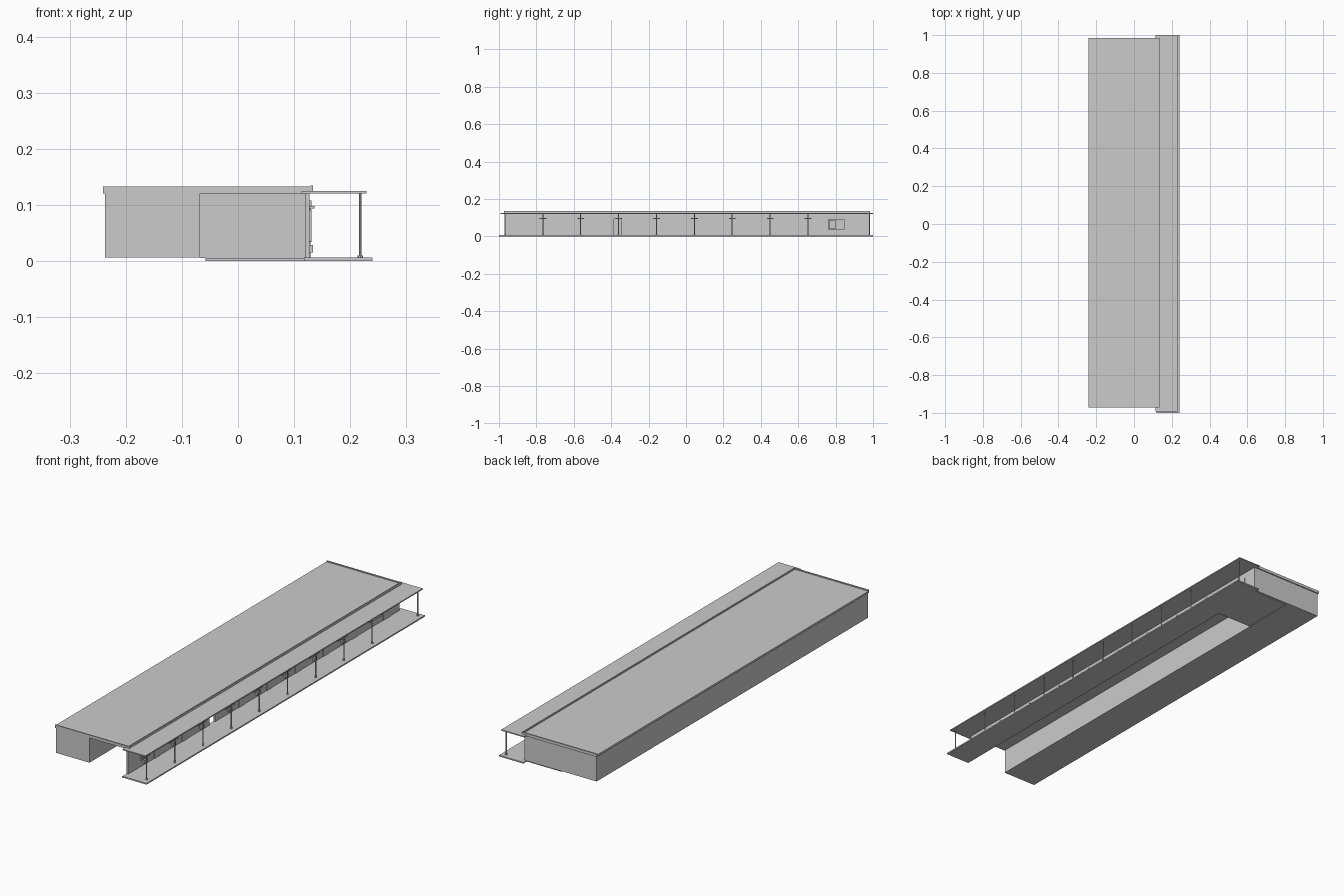
import bpy, bmesh, math

if "Cube" in bpy.data.objects:
    bpy.data.objects.remove(bpy.data.objects["Cube"])

mat = bpy.data.materials.new("plain_grey")
mat.diffuse_color = (0.6, 0.6, 0.6, 1)
mat.use_nodes = True
mat.node_tree.nodes["Principled BSDF"].inputs["Base Color"].default_value = mat.diffuse_color


def finish(name, bm):
    me = bpy.data.meshes.new(name)
    bm.to_mesh(me)
    bm.free()
    me.materials.append(mat)
    ob = bpy.data.objects.new(name, me)
    bpy.context.collection.objects.link(ob)
    return ob


def add_box(bm, x, y, z):
    r = bmesh.ops.create_cube(bm, size=1)
    for v in r["verts"]:
        for i, (a, b) in enumerate((x, y, z)):
            v.co[i] = (a + b) / 2 + v.co[i] * (b - a)


def boxes(name, *items):
    bm = bmesh.new()
    for it in items:
        add_box(bm, *it)
    return finish(name, bm)


def cylinder(bm, x, y, z0, z1, r, n=8):
    res = bmesh.ops.create_cone(bm, cap_ends=True, segments=n, radius1=r, radius2=r, depth=z1 - z0)
    bmesh.ops.translate(bm, verts=res["verts"], vec=(x, y, (z0 + z1) / 2))


STEP = 0.2025
post_y = [-0.968 + STEP * i for i in range(9)] + [0.98]
door_y = [-0.765 + STEP * i for i in range(8)]
window_y = [-0.85 + STEP * i for i in range(8)]
F = 0.127  # outer face of the front wall

# ground level slabs
boxes("walkway", ((0.118, 0.24), (-1, 1), (0, 0.006)))
boxes("office_floor", ((-0.058, 0.118), (0.725, 0.975), (0, 0.005)))

# rear block, end wall and office partition
boxes("rear_block", ((-0.237, -0.068), (-0.97, 0.98), (0.006, 0.12)))
boxes("end_wall", ((-0.068, F), (0.972, 0.98), (0.005, 0.12)))
boxes("office_partition", ((-0.068, 0.119), (0.73, 0.738), (0.005, 0.12)))

# front wall with one open doorway and an office window opening
openings = [(-0.385, -0.345, 0.006, 0.092), (0.762, 0.845, 0.036, 0.09)]
parts, y = [], -0.97
for a, b, lo, hi in openings:
    parts.append(((0.119, F), (y, a), (0.006, 0.12)))
    parts.append(((0.119, F), (a, b), (hi, 0.12)))
    if lo > 0.01:
        parts.append(((0.119, F), (a, b), (0.006, lo)))
    y = b
parts.append(((0.119, F), (y, 0.975), (0.006, 0.12)))
boxes("front_wall", *parts)

# main roof with low parapets on three sides
boxes("main_roof", ((-0.241, 0.13), (-0.972, 0.985), (0.12, 0.129)))
boxes("roof_parapet",
      ((-0.241, 0.13), (-0.972, -0.966), (0.129, 0.133)),
      ((-0.241, 0.13), (0.979, 0.985), (0.129, 0.133)),
      ((0.129, 0.134), (-0.972, 0.985), (0.12, 0.135)))
boxes("canopy", ((0.113, 0.229), (-0.992, 1.0), (0.12, 0.125)))

# canopy posts with feet
bm = bmesh.new()
for y in post_y:
    cylinder(bm, 0.218, y, 0.006, 0.12, 0.0025)
    cylinder(bm, 0.218, y, 0.006, 0.010, 0.005)
finish("canopy_posts", bm)

# windows: frame and vertical slats
frames, slats, coolers = [], [], []
for y in window_y:
    for s in (-1, 1):
        frames.append(((F, F + 0.004), (y + s * 0.031 - 0.0015, y + s * 0.031 + 0.0015), (0.035, 0.09)))
    for z in (0.035, 0.087):
        frames.append(((F, F + 0.004), (y - 0.031, y + 0.031), (z, z + 0.003)))
    for i in range(6):
        c = y - 0.025 + i * 0.01
        slats.append(((F - 0.001, F + 0.003), (c - 0.0035, c + 0.0035), (0.038, 0.087)))
    coolers.append(((F - 0.002, 0.134), (y - 0.012, y + 0.012), (0.015, 0.029)))
boxes("window_frames", *frames)
boxes("window_slats", *slats)
boxes("air_conditioners", *coolers)

# guest doors (the third one stands open) and lamps above them
doors = [((F - 0.001, F + 0.002), (y - 0.02, y + 0.02), (0.006, 0.09))
         for i, y in enumerate(door_y) if i != 2]
boxes("guest_doors", *doors)
lamps = []
for y in door_y:
    lamps.append(((F, 0.136), (y - 0.018, y + 0.018), (0.094, 0.098)))
    lamps.append(((F, 0.131), (y - 0.004, y + 0.004), (0.098, 0.108)))
boxes("door_lamps", *lamps)

# office: door, window frame and boards seen inside
boxes("office_door", ((F - 0.001, F + 0.002), (0.86, 0.915), (0.006, 0.094)))
boxes("office_window_frame",
      ((F, F + 0.004), (0.76, 0.847), (0.034, 0.037)),
      ((F, F + 0.004), (0.76, 0.847), (0.089, 0.092)),
      ((F, F + 0.004), (0.76, 0.763), (0.037, 0.089)),
      ((F, F + 0.004), (0.844, 0.847), (0.037, 0.089)))
boxes("office_wall_boards",
      ((0.076, 0.082), (0.738, 0.742), (0.036, 0.095)),
      ((0.103, 0.105), (0.765, 0.80), (0.04, 0.087)))
